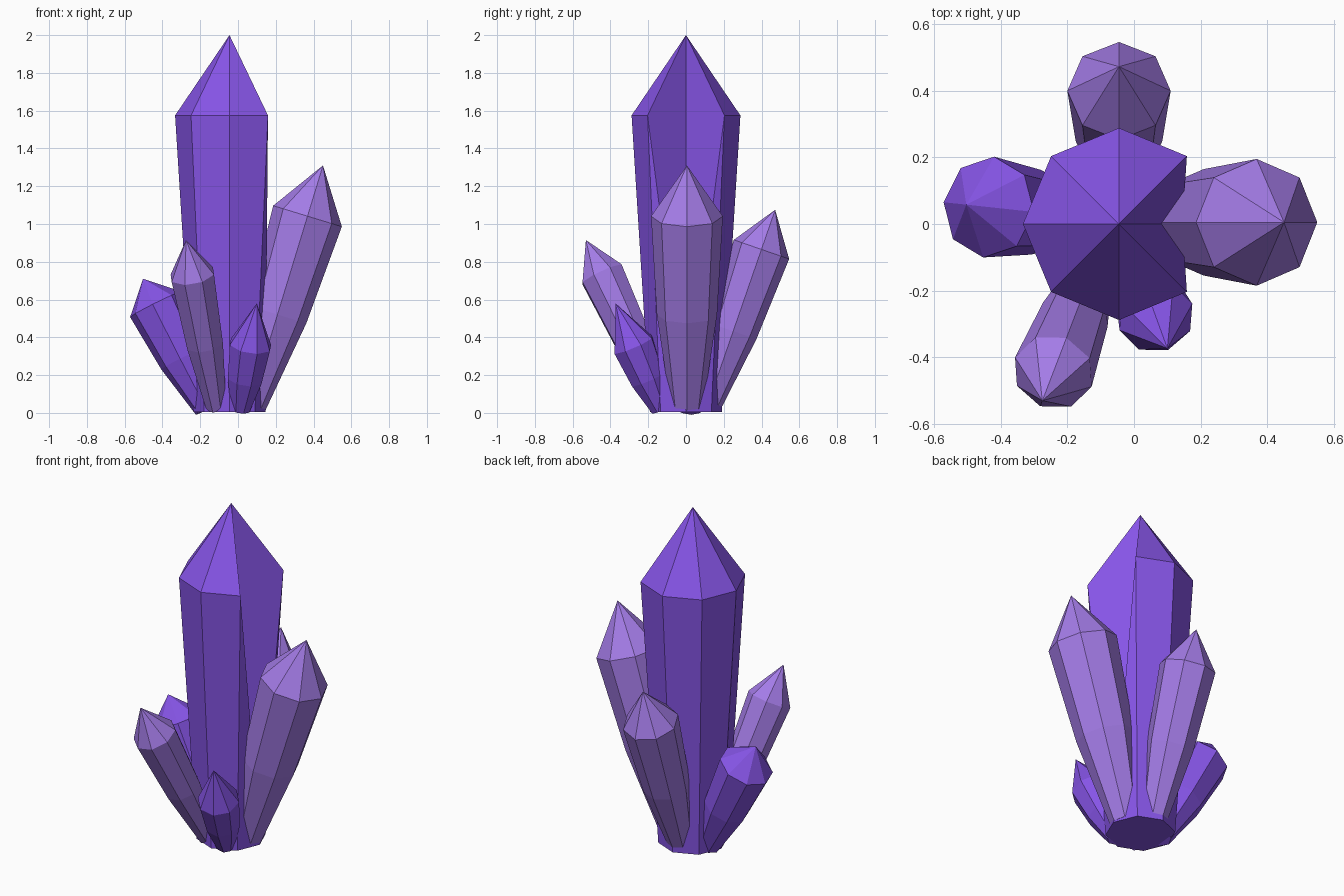
import bpy, bmesh, math
from mathutils import Vector

if "Cube" in bpy.data.objects:
    bpy.data.objects.remove(bpy.data.objects["Cube"])

SIDES = 8


def material(name, color):
    m = bpy.data.materials.new(name)
    m.diffuse_color = color
    m.use_nodes = True
    m.node_tree.nodes["Principled BSDF"].inputs["Base Color"].default_value = m.diffuse_color
    return m


deep = material("deep_purple", (0.24, 0.09, 0.80, 1))
pale = material("pale_purple", (0.37, 0.20, 0.80, 1))


def crystal(name, base, tip, rings, mat, notch=False):
    """Faceted point: rings are (fraction along axis, radius); one vertex faces the lean."""
    base, tip = Vector(base), Vector(tip)
    axis = tip - base
    lean = Vector((axis.x, axis.y, 0))
    if lean.length < 1e-4:
        lean = Vector((1, 0, 0))
    a = axis.normalized()
    u = (lean - a * lean.dot(a)).normalized()
    v = a.cross(u)
    bm = bmesh.new()
    loops = []
    for t, r in rings:
        c = base + axis * t
        loops.append([bm.verts.new(c + r * (u * math.cos(k) + v * math.sin(k)))
                      for k in (math.tau * i / SIDES for i in range(SIDES))])
    apex = bm.verts.new(tip)
    bm.faces.new(loops[0][::-1])
    for i in range(SIDES):
        j = (i + 1) % SIDES
        for lo, hi in zip(loops, loops[1:]):
            bm.faces.new((lo[i], lo[j], hi[j], hi[i]))
        bm.faces.new((loops[-1][i], loops[-1][j], apex))
    # One shoulder corner is missing, leaving a hollow facet
    if notch:
        lo, hi = loops[0], loops[-1]
        bm.verts.remove(hi[0])
        for f in ((lo[0], lo[1], hi[1]), (lo[0], hi[1], apex),
                  (lo[0], apex, hi[-1]), (lo[0], hi[-1], lo[-1])):
            bm.faces.new(f)
    bmesh.ops.recalc_face_normals(bm, faces=bm.faces)
    me = bpy.data.meshes.new(name)
    bm.to_mesh(me)
    bm.free()
    me.materials.append(mat)
    ob = bpy.data.objects.new(name, me)
    bpy.context.collection.objects.link(ob)
    return ob


def side_crystal(name, base, tip, radius, shoulder, mat):
    rings = [(0.03, radius * 0.46), (shoulder * 0.5, radius * 0.84), (shoulder, radius)]
    crystal(name, base, tip, rings, mat)


# Tall central crystal
crystal("main_crystal", (-0.045, 0, 0.005), (-0.045, 0, 2.0),
        [(0, 0.19), (0.787, 0.288)], deep, notch=True)

# Leaning crystals around it
side_crystal("right_crystal", (0.05, 0.005, 0), (0.45, 0.005, 1.31), 0.19, 0.795, pale)
side_crystal("back_crystal", (-0.045, 0.10, 0), (-0.045, 0.472, 1.075), 0.155, 0.805, pale)
side_crystal("front_left_crystal", (-0.11, -0.10, 0), (-0.275, -0.53, 0.915), 0.123, 0.80, pale)
side_crystal("left_crystal", (-0.15, 0.02, 0), (-0.503, 0.058, 0.71), 0.152, 0.81, deep)
side_crystal("small_front_crystal", (0.01, -0.125, 0), (0.10, -0.373, 0.58), 0.116, 0.62, deep)
